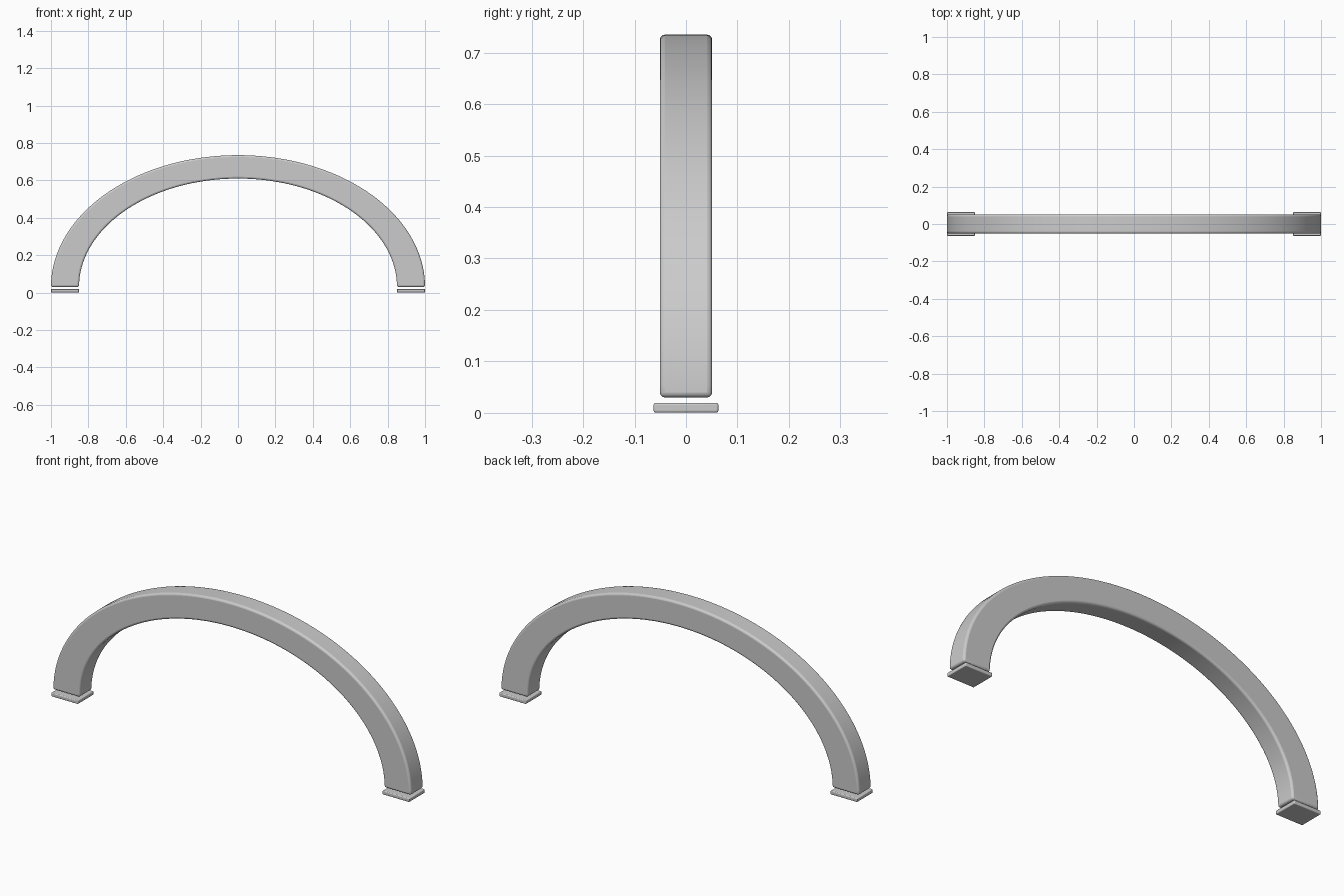
import bpy, bmesh
from math import pi, cos, sin, radians

if "Cube" in bpy.data.objects:
    bpy.data.objects.remove(bpy.data.objects["Cube"])


def finish(obj, width, segments):
    # Rounded edges and smooth shading
    bev = obj.modifiers.new("rounded_edges", 'BEVEL')
    bev.width = width
    bev.segments = segments
    bev.limit_method = 'ANGLE'
    bev.angle_limit = radians(40)
    bpy.ops.object.select_all(action='DESELECT')
    obj.select_set(True)
    bpy.context.view_layer.objects.active = obj
    bpy.ops.object.shade_smooth_by_angle(angle=radians(35))


# Arched handle: rectangular section swept between two half ellipses
BASE, HALF_DEPTH, STEPS = 0.03, 0.051, 96
bm = bmesh.new()
rings = []
for i in range(STEPS + 1):
    a = pi * i / STEPS
    ring = []
    for rx, rz, y in ((1.0, 0.705, -HALF_DEPTH), (1.0, 0.705, HALF_DEPTH),
                      (0.85, 0.58, HALF_DEPTH), (0.85, 0.58, -HALF_DEPTH)):
        ring.append(bm.verts.new((rx * cos(a), y, BASE + rz * sin(a))))
    rings.append(ring)
for r0, r1 in zip(rings, rings[1:]):
    for k in range(4):
        j = (k + 1) % 4
        bm.faces.new((r0[k], r0[j], r1[j], r1[k]))
bm.faces.new(rings[0])
bm.faces.new(rings[-1])
bmesh.ops.recalc_face_normals(bm, faces=bm.faces)
mesh = bpy.data.meshes.new("arched_handle")
bm.to_mesh(mesh)
bm.free()
arch = bpy.data.objects.new("arched_handle", mesh)
bpy.context.collection.objects.link(arch)
finish(arch, 0.01, 3)

# Thin foot plates just under each end
for side, name in ((-1, "left_foot_plate"), (1, "right_foot_plate")):
    bpy.ops.mesh.primitive_cube_add(size=1, location=(side * 0.925, 0, 0.01))
    plate = bpy.context.object
    plate.name = name
    plate.scale = (0.15, 0.126, 0.019)
    bpy.ops.object.transform_apply(location=False, rotation=False, scale=True)
    finish(plate, 0.004, 3)
